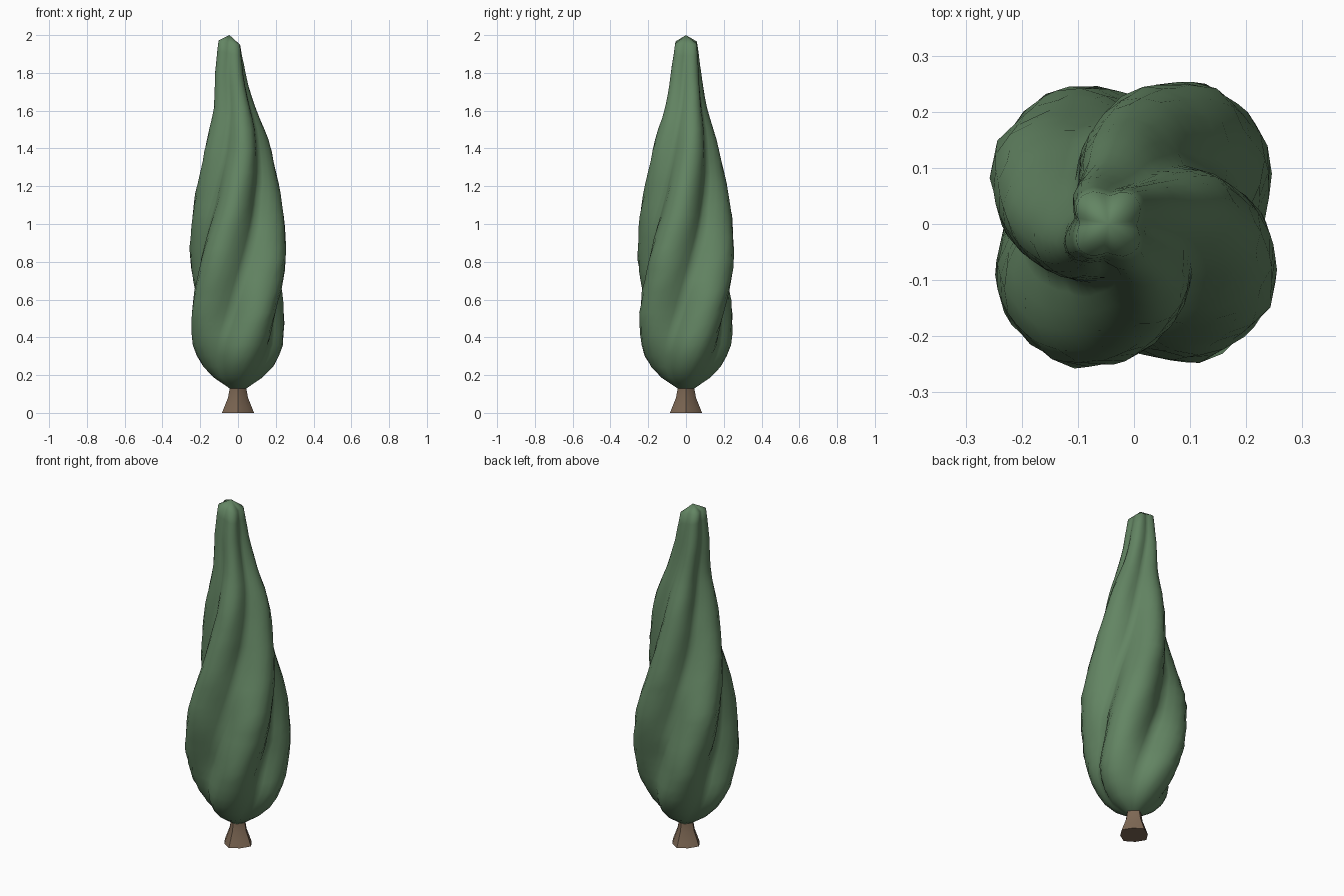
import bpy, bmesh, math, random
from math import sin, cos, pi, radians

if "Cube" in bpy.data.objects:
    bpy.data.objects.remove(bpy.data.objects["Cube"])

random.seed(4)

def material(name, rgb):
    m = bpy.data.materials.new(name)
    m.diffuse_color = (*rgb, 1)
    m.use_nodes = True
    m.node_tree.nodes["Principled BSDF"].inputs["Base Color"].default_value = m.diffuse_color
    return m

def interp(table, z):
    for (z0, a), (z1, b) in zip(table, table[1:]):
        if z <= z1:
            t = max(0, (z - z0) / (z1 - z0))
            return a + (b - a) * t
    return table[-1][1]

def loft(name, rings, mat, caps):
    """Skin a stack of equal-count rings; caps = apex points (bottom, top) or None for a flat cap."""
    bm = bmesh.new()
    vs = [[bm.verts.new(p) for p in ring] for ring in rings]
    n = len(vs[0])
    for a, b in zip(vs, vs[1:]):
        for i in range(n):
            j = (i + 1) % n
            bm.faces.new((a[i], a[j], b[j], b[i]))
    for ring, apex in ((vs[0], caps[0]), (vs[-1], caps[1])):
        if apex is None:
            bm.faces.new(ring)
        else:
            v = bm.verts.new(apex)
            for i in range(n):
                bm.faces.new((ring[i], ring[(i + 1) % n], v))
    bmesh.ops.recalc_face_normals(bm, faces=bm.faces)
    me = bpy.data.meshes.new(name)
    bm.to_mesh(me)
    bm.free()
    me.materials.append(mat)
    ob = bpy.data.objects.new(name, me)
    bpy.context.collection.objects.link(ob)
    return ob

def smooth(ob, angle):
    bpy.ops.object.select_all(action='DESELECT')
    ob.select_set(True)
    bpy.context.view_layer.objects.active = ob
    bpy.ops.object.shade_smooth_by_angle(angle=radians(angle))

green = material("leaf green", (0.125, 0.235, 0.125))
brown = material("bark brown", (0.21, 0.14, 0.09))

# Foliage: four rounded lobes twisting counterclockwise, leaning left at the tip
RADIUS = [(.13, .045), (.16, .095), (.2, .145), (.25, .19), (.3, .22), (.36, .247),
          (.42, .26), (.5, .272), (.65, .284), (.8, .281), (.9, .271), (1.0, .256),
          (1.1, .235), (1.2, .217), (1.3, .198), (1.4, .177), (1.5, .152), (1.6, .122),
          (1.7, .102), (1.8, .09), (1.9, .077), (1.96, .068)]
VALLEY = [(.13, .95), (.25, .8), (.5, .66), (1.2, .66), (1.6, .7), (1.96, .75)]
LEAN = [(1.4, 0), (1.5, -.005), (1.6, -.015), (1.7, -.03), (1.8, -.042), (1.96, -.046)]
TWIST = [(.13, -47), (.25, -36), (.65, 0), (1.2, 45), (1.5, 65), (1.96, 88)]
SEG, ROWS = 40, 32
rings = []
for k in range(ROWS + 1):
    z = .13 + (1.96 - .13) * k / ROWS
    R, v, cx = interp(RADIUS, z), interp(VALLEY, z), interp(LEAN, z)
    groove = radians(interp(TWIST, z))
    ring = []
    for i in range(SEG):
        a = 2 * pi * i / SEG
        lobe = abs(sin(2 * a)) ** 1.4
        r = R * (v + (1 - v) * lobe)
        r *= 1 + .01 * sin(21 * z + 4 * a) + random.uniform(-.012, .012)
        x, y = r * cos(a + groove), r * sin(a + groove)
        tilt = -.2 * x if z > 1.9 else 0
        ring.append((cx + x, y, z + tilt))
    rings.append(ring)
foliage = loft("foliage", rings, green, ((0, 0, .125), (-.045, 0, 2.0)))
smooth(foliage, 70)

# Trunk: flared eight-sided stump, slightly squared off on the diagonals
trunk_rings = []
for z, r in ((0, .085), (.03, .073), (.08, .053), (.13, .044), (.18, .04)):
    ring = []
    for i in range(8):
        a, q = 2 * pi * i / 8, r * (.87 if i % 2 else 1)
        ring.append((q * cos(a), q * sin(a), z))
    trunk_rings.append(ring)
trunk = loft("trunk", trunk_rings, brown, (None, None))
smooth(trunk, 50)
